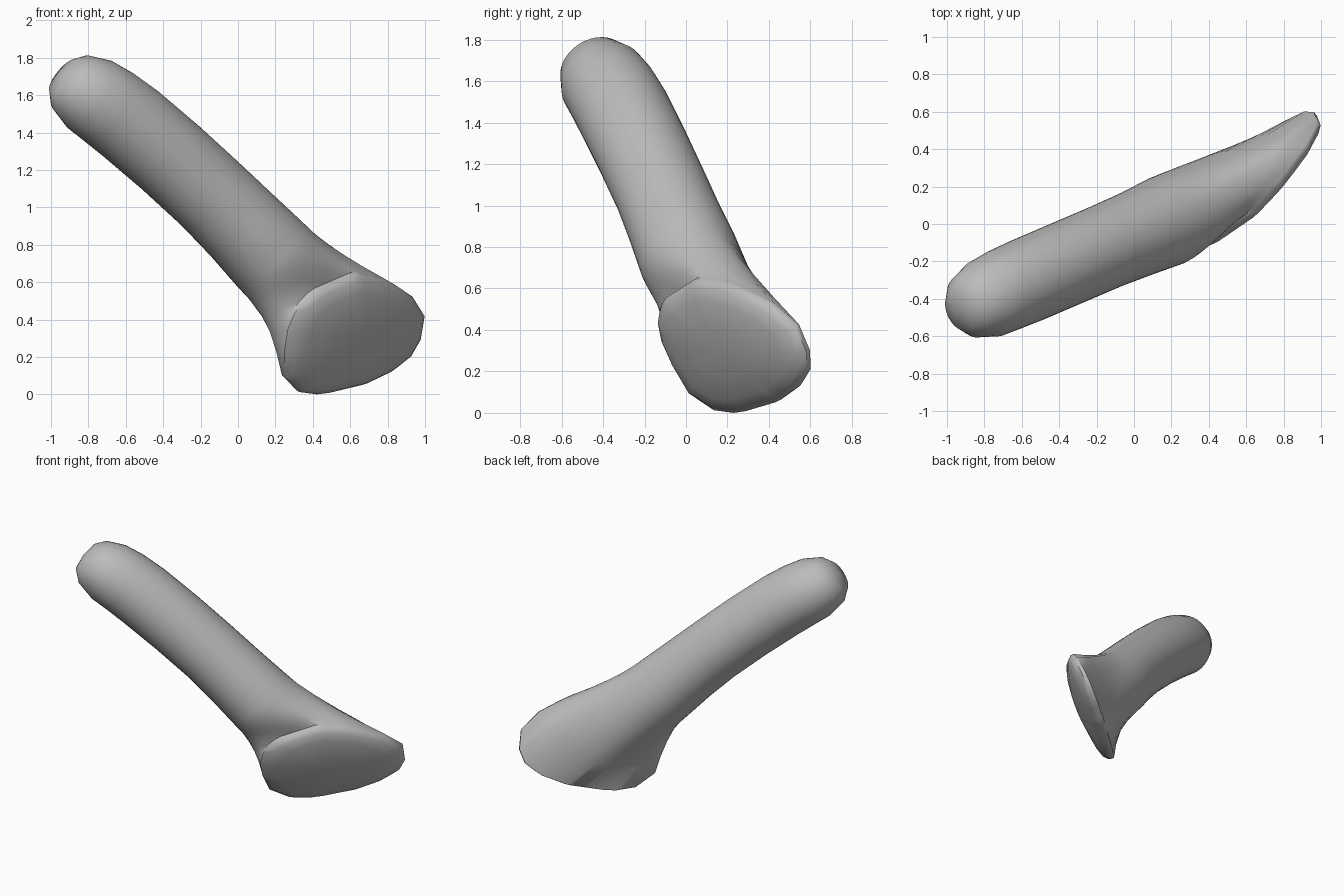
import bpy, bmesh, math
from mathutils import Vector

cube = bpy.data.objects.get("Cube")
if cube:
    bpy.data.objects.remove(cube, do_unlink=True)

SEG = 40

# Stem: centre and radius of each ring, from the blunt tip to the flare
STEM = [
    ((-0.935, -0.465, 1.705), 0.11),
    ((-0.89, -0.445, 1.668), 0.172),
    ((-0.79, -0.40, 1.602), 0.215),
    ((-0.69, -0.352, 1.535), 0.224),
    ((-0.575, -0.302, 1.448), 0.228),
    ((-0.36, -0.21, 1.265), 0.228),
    ((-0.145, -0.118, 1.068), 0.228),
    ((0.02, -0.05, 0.905), 0.234),
    ((0.17, 0.015, 0.75), 0.245),
]

# Base rim outline in its own tilted plane
RIM_CENTRE = Vector((0.61, 0.22, 0.32))
NORMAL = Vector((0.63, -0.67, -0.39)).normalized()
U = Vector((0.77, 0.61, 0.17))
U = (U - NORMAL * U.dot(NORMAL)).normalized()
V = NORMAL.cross(U)
RIM = [(0.525, -0.05), (0.485, 0.07), (0.36, 0.18), (0.17, 0.30), (-0.03, 0.37),
       (-0.32, 0.315), (-0.43, 0.23), (-0.475, 0.10), (-0.465, -0.12), (-0.41, -0.23),
       (-0.30, -0.29), (-0.16, -0.325), (0.144, -0.322), (0.33, -0.28), (0.475, -0.2)]


def rim_point(angle):
    """Point where a ray from the rim centre meets the outline."""
    d = (math.cos(angle), math.sin(angle))
    for (ax, ay), (bx, by) in zip(RIM, RIM[1:] + RIM[:1]):
        ex, ey = bx - ax, by - ay
        den = d[0] * ey - d[1] * ex
        if abs(den) < 1e-9:
            continue
        r = (ax * ey - ay * ex) / den
        s = (ax * d[1] - ay * d[0]) / den
        if r > 0 and -1e-6 <= s <= 1 + 1e-6:
            return RIM_CENTRE + U * d[0] * r + V * d[1] * r
    return RIM_CENTRE.copy()


# Circular stem rings
centres = [Vector(c) for c, _ in STEM]
rings = []
for i, (c, r) in enumerate(STEM):
    axis = (centres[min(i + 1, len(STEM) - 1)] - centres[max(i - 1, 0)]).normalized()
    side = axis.cross(Vector((0, 0, 1))).normalized()
    up = side.cross(axis)
    offsets = [side * math.cos(2 * math.pi * k / SEG) + up * math.sin(2 * math.pi * k / SEG)
               for k in range(SEG)]
    rings.append([centres[i] + o * r for o in offsets])

# Flare: curves leaving along the stem axis and ending just behind the rim
last = rings[-1]
rim, controls = [], []
for o, p in zip(offsets, last):
    q = o - axis * (o.dot(NORMAL) / axis.dot(NORMAL))
    rim.append(rim_point(math.atan2(q.dot(V) / 0.36, q.dot(U) / 0.50)))
    gap = (RIM_CENTRE - p).dot(NORMAL) / axis.dot(NORMAL)
    controls.append(p + axis * min(0.2, 0.5 * gap))
back = [p - NORMAL * 0.025 for p in rim]
for t in (0.2, 0.4, 0.6, 0.8, 1.0):
    rings.append([a * (1 - t) ** 2 + c * 2 * t * (1 - t) + b * t * t
                  for a, c, b in zip(last, controls, back)])

# Rim and domed base face
for scale, lift in ((1.0, 0.0), (0.92, 0.03), (0.75, 0.053), (0.4, 0.075)):
    rings.append([RIM_CENTRE + (p - RIM_CENTRE) * scale + NORMAL * lift for p in rim])

bm = bmesh.new()
loops = [[bm.verts.new(p) for p in ring] for ring in rings]
for a, b in zip(loops, loops[1:]):
    for k in range(SEG):
        n = (k + 1) % SEG
        bm.faces.new((a[k], a[n], b[n], b[k]))
tip = bm.verts.new(centres[0] + (centres[0] - centres[1]).normalized() * 0.02)
base = bm.verts.new(RIM_CENTRE + NORMAL * 0.08)
for k in range(SEG):
    n = (k + 1) % SEG
    bm.faces.new((loops[0][n], loops[0][k], tip))
    bm.faces.new((loops[-1][k], loops[-1][n], base))
bmesh.ops.recalc_face_normals(bm, faces=bm.faces[:])
mesh = bpy.data.meshes.new("flared_stem")
bm.to_mesh(mesh)
bm.free()

obj = bpy.data.objects.new("flared_stem", mesh)
bpy.context.collection.objects.link(obj)

# Plain grey
grey = bpy.data.materials.new("plain_grey")
grey.use_nodes = True
colour = (0.5, 0.5, 0.5, 1)
grey.diffuse_color = colour
grey.node_tree.nodes["Principled BSDF"].inputs["Base Color"].default_value = colour
mesh.materials.append(grey)

bpy.ops.object.select_all(action='DESELECT')
obj.select_set(True)
bpy.context.view_layer.objects.active = obj
bpy.ops.object.shade_smooth_by_angle(angle=math.radians(50))
